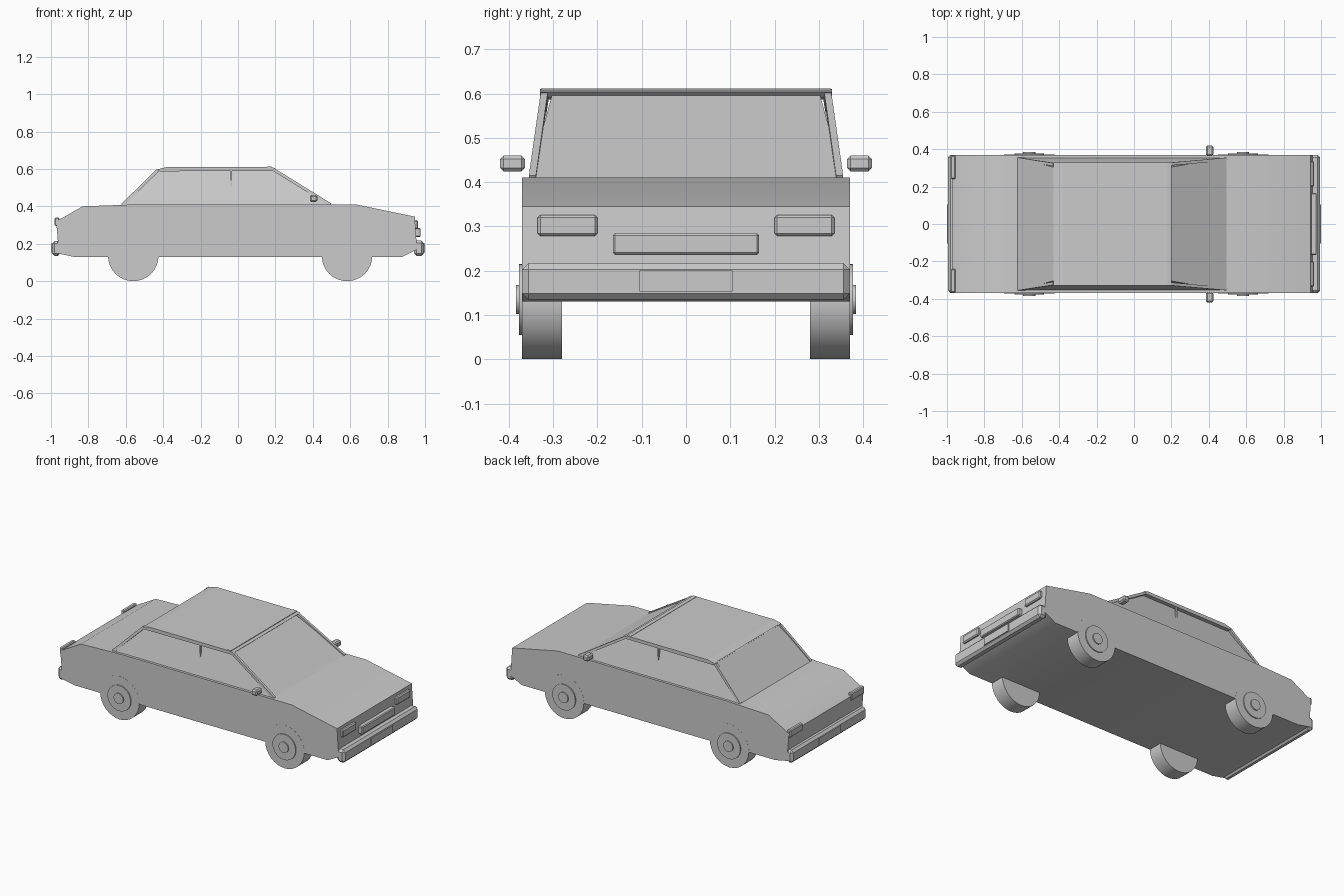
import bpy, bmesh, math
from mathutils import Vector

if "Cube" in bpy.data.objects:
    bpy.data.objects.remove(bpy.data.objects["Cube"])


def make(name, bm, smooth=None):
    bmesh.ops.recalc_face_normals(bm, faces=bm.faces[:])
    me = bpy.data.meshes.new(name)
    bm.to_mesh(me)
    bm.free()
    ob = bpy.data.objects.new(name, me)
    bpy.context.collection.objects.link(ob)
    if smooth:
        bpy.ops.object.select_all(action='DESELECT')
        ob.select_set(True)
        bpy.context.view_layer.objects.active = ob
        bpy.ops.object.shade_smooth_by_angle(angle=math.radians(smooth))
    return ob


def loft(name, rings, smooth=None):
    """Closed solid through rings of equal length."""
    bm = bmesh.new()
    vs = [[bm.verts.new(p) for p in r] for r in rings]
    n = len(vs[0])
    for a, b in zip(vs, vs[1:]):
        for i in range(n):
            bm.faces.new((a[i], a[(i + 1) % n], b[(i + 1) % n], b[i]))
    bm.faces.new(vs[0])
    bm.faces.new(vs[-1])
    return make(name, bm, smooth)


def extrude_y(name, profile, half, smooth=None):
    return loft(name, [[(x, y, z) for x, z in profile] for y in (-half, half)], smooth)


def box(name, x, y, z, bevel=0.0):
    bm = bmesh.new()
    bmesh.ops.create_cube(bm, size=1)
    for v in bm.verts:
        v.co = [(r[0] + r[1]) / 2 + c * (r[1] - r[0]) for r, c in zip((x, y, z), v.co)]
    if bevel:
        bmesh.ops.bevel(bm, geom=bm.edges[:], offset=bevel, segments=1, affect='EDGES')
    return make(name, bm)


def rect(x0, x1, y, z):
    return [(x0, -y, z), (x1, -y, z), (x1, y, z), (x0, y, z)]


def disc(name, x, z, r, y0, y1, sides):
    ring = [(x + r * math.cos(i * math.tau / sides), z + r * math.sin(i * math.tau / sides))
            for i in range(sides)]
    return loft(name, [[(a, y, c) for a, c in ring] for y in (y0, y1)], 30)


def bar(name, a, b, w):
    a, b = Vector(a), Vector(b)
    side = (b - a).cross(Vector((0, 1, 0))).normalized() * w
    out = Vector((0, w, 0))
    corners = (side + out, side - out, -side - out, out - side)
    return loft(name, [[p + c for c in corners] for p in (a, b)])


# Main body
extrude_y("body", [(-.975, .15), (-.877, .13), (.88, .13), (.957, .17), (.945, .345),
                   (.63, .41), (-.55, .41), (-.83, .40), (-.972, .32), (-.963, .21)], .37, 30)

# Cabin glass block and roof panel
loft("cabin", [rect(-.63, .505, .356, .40), rect(-.62, .495, .354, .41), rect(-.425, .185, .302, .60)])
extrude_y("roof", [(-.43, .598), (-.38, .61), (.17, .61), (.20, .604), (.185, .59), (-.42, .587)], .33)
box("windscreen_header", (.155, .18), (-.328, .328), (.60, .612))

# Bumpers with plates
box("front_bumper", (.94, .994), (-.37, .37), (.135, .217), .014)
box("front_plate", (.98, 1.0), (-.105, .105), (.153, .20))
box("rear_bumper", (-.994, -.95), (-.37, .37), (.135, .215), .014)
box("rear_plate", (-1.0, -.98), (-.105, .105), (.153, .20))
box("grille", (.94, .977), (-.165, .165), (.236, .285), .005)

# Mirrored parts on both sides
for s, side in ((-1, "right"), (1, "left")):
    def span(a, b):
        return sorted((s * a, s * b))
    box(side + "_headlight", (.94, .963), span(.20, .335), (.278, .326), .006)
    box(side + "_taillight", (-.98, -.955), span(.24, .367), (.295, .34), .005)
    box(side + "_mirror", (.384, .424), span(.364, .42), (.424, .46), .008)
    bar(side + "_windscreen_pillar", (.495, s * .347, .408), (.188, s * .320, .598), .008)
    bar(side + "_rear_pillar", (-.617, s * .347, .408), (-.428, s * .318, .594), .008)
    box(side + "_door_pillar", (-.039, -.031), span(.315, .327), (.50, .60))
    for x, end in ((-.56, "rear"), (.583, "front")):
        tag = f"{end}_{side}_"
        disc(tag + "wheel", x, .135, .135, s * .28, s * .3705, 32)
        disc(tag + "hubcap", x, .135, .08, s * .36, s * .377, 32)
        disc(tag + "hub_centre", x, .135, .033, s * .36, s * .384, 24)
